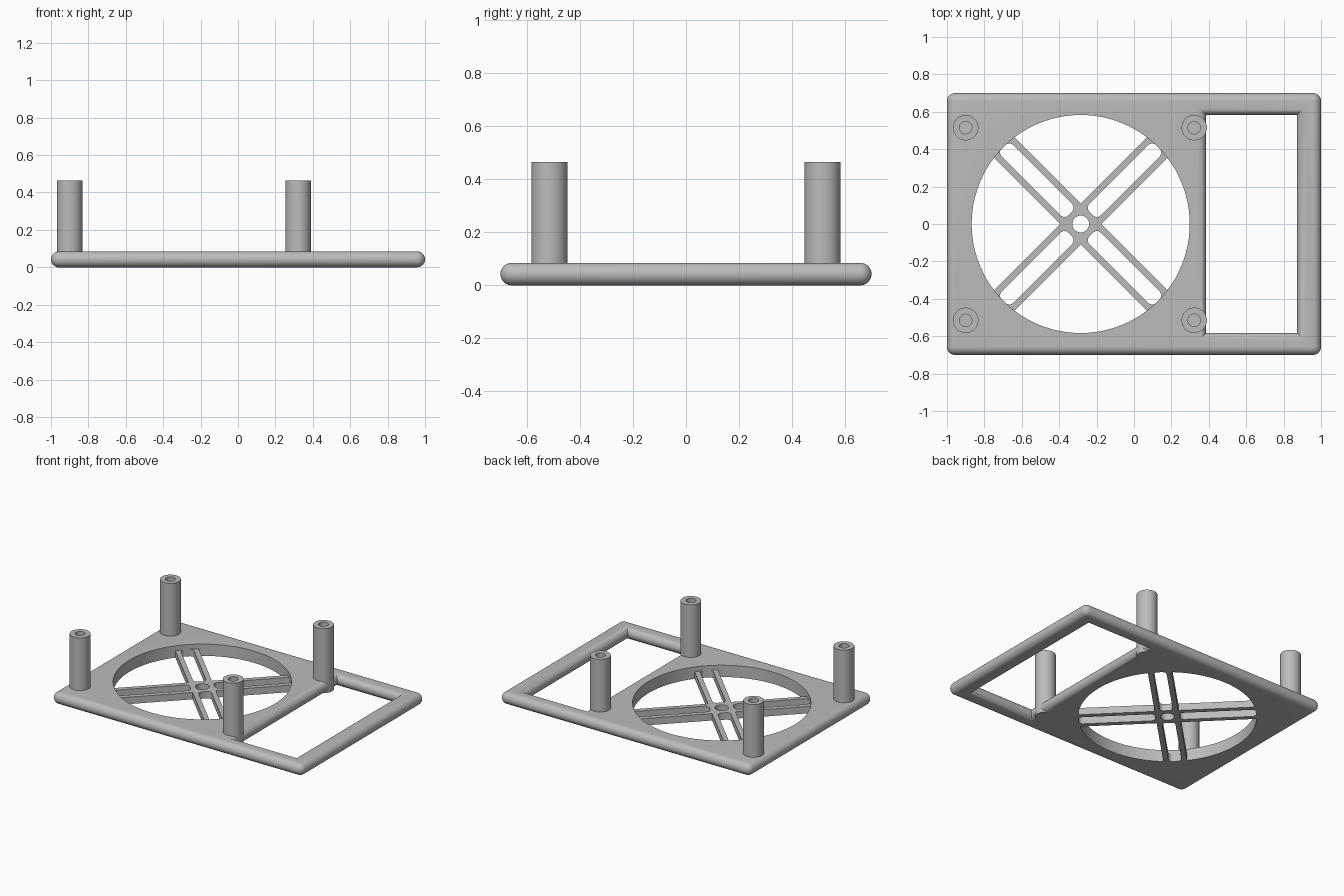
import bpy, bmesh
from math import sin, cos, pi, radians
from mathutils import Matrix, Vector

cube = bpy.data.objects.get("Cube")
if cube:
    bpy.data.objects.remove(cube)

# Dimensions
EDGE = 0.0425            # radius of the fully rounded rim
THICK = 2 * EDGE
FAN_X, FAN_R = -0.285, 0.583
ARM_TOP = 0.05

grey = bpy.data.materials.new("plain grey")
grey.use_nodes = True
colour = (0.5, 0.5, 0.5, 1)
grey.diffuse_color = colour
grey.node_tree.nodes["Principled BSDF"].inputs["Base Color"].default_value = colour


def circle(x, y, r, n=96):
    return [(x + r * cos(2 * pi * i / n), y + r * sin(2 * pi * i / n)) for i in range(n)]


def rounded_rect(x0, x1, y0, y1, r, n=6):
    """Outline with quarter-circle corners; r = 0 collapses each corner."""
    pts = []
    corners = [(x1 - r, y1 - r), (x0 + r, y1 - r), (x0 + r, y0 + r), (x1 - r, y0 + r)]
    for k, (cx, cy) in enumerate(corners):
        for i in range(n + 1):
            a = (k + i / n) * pi / 2
            pts.append((cx + r * cos(a), cy + r * sin(a)))
    return pts


def skin(bm, rings):
    """Wall through a stack of (outline, z) rings; returns bottom and top edges."""
    rows = [[bm.verts.new((x, y, z)) for x, y in pts] for pts, z in rings]
    n = len(rows[0])
    for low, high in zip(rows, rows[1:]):
        for i in range(n):
            j = (i + 1) % n
            bm.faces.new((low[i], low[j], high[j], high[i]))
    return rows


def cap(bm, z):
    """Fill the flat region between all open outlines at height z."""
    edges = [e for e in bm.edges if e.is_boundary
             and all(abs(v.co.z - z) < 1e-5 for v in e.verts)]
    bmesh.ops.triangle_fill(bm, use_beauty=True, edges=edges, normal=(0, 0, 1))


def finish(bm, name):
    bmesh.ops.recalc_face_normals(bm, faces=bm.faces)
    mesh = bpy.data.meshes.new(name)
    bm.to_mesh(mesh)
    bm.free()
    mesh.materials.append(grey)
    obj = bpy.data.objects.new(name, mesh)
    bpy.context.collection.objects.link(obj)
    bpy.ops.object.select_all(action="DESELECT")
    obj.select_set(True)
    bpy.context.view_layer.objects.active = obj
    bpy.ops.object.shade_smooth_by_angle(angle=radians(30))
    return obj


# Base plate with rounded rim, rounded handle window and straight fan opening
bm = bmesh.new()
outer, window = [], []
STEPS = 14
for s in range(STEPS + 1):
    t = -pi / 2 + pi * s / STEPS
    r = EDGE * cos(t)
    d, z = EDGE - r, EDGE + EDGE * sin(t)
    outer.append((rounded_rect(-1 + d, 1 - d, -0.7 + d, 0.7 - d, r), z))
    window.append((rounded_rect(0.385 - d, 0.872 + d, -0.583 - d, 0.583 + d, 0, 1), z))
skin(bm, outer)
skin(bm, window)
opening = circle(FAN_X, 0, FAN_R)
skin(bm, [(opening, 0), (opening, THICK)])
bmesh.ops.remove_doubles(bm, verts=bm.verts, dist=1e-5)
cap(bm, 0)
cap(bm, THICK)
finish(bm, "base_plate")

# Slotted cross guard, thinner than the plate and flush with its underside
bm = bmesh.new()
W, L = 0.0775, 0.595
arm = [(W, -W), (L, -W), (L, W)]
slot = rounded_rect(0.08, 0.583, -0.043, 0.043, 0.028)
turns = [Matrix.Rotation(k * pi / 2 + pi / 4, 2) for k in range(4)]
outlines = [[m @ Vector(p) for m in turns for p in arm], circle(0, 0, 0.045, 40)]
outlines += [[m @ Vector(p) for p in slot] for m in turns]
for pts in outlines:
    skin(bm, [(pts, 0), (pts, ARM_TOP)])
cap(bm, 0)
cap(bm, ARM_TOP)
finish(bm, "cross_guard").location.x = FAN_X

# Four standoff posts with blind screw holes
R, HOLE, TOP = 0.068, 0.033, 0.465
for side, x in (("right", -0.9), ("left", 0.322)):
    for end, y in (("front", -0.515), ("back", 0.515)):
        bm = bmesh.new()
        big, small = circle(0, 0, R, 48), circle(0, 0, HOLE, 48)
        body = skin(bm, [(big, 0), (big, TOP), (small, TOP), (small, THICK)])
        bm.faces.new(body[0])
        bm.faces.new(body[-1])
        finish(bm, f"{end}_{side}_post").location = (x, y, 0)
